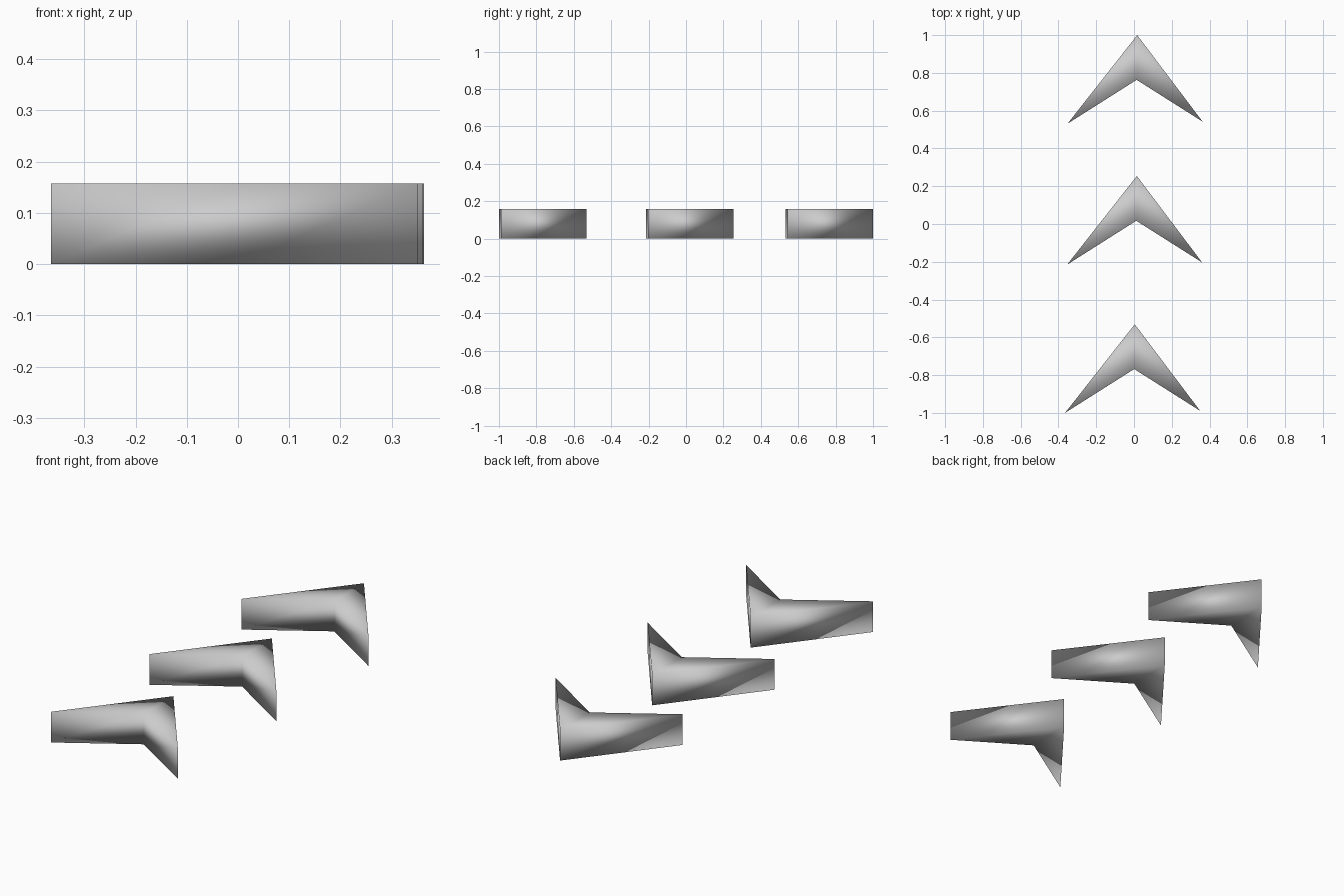
import bpy, bmesh

if "Cube" in bpy.data.objects:
    bpy.data.objects.remove(bpy.data.objects["Cube"])

HEIGHT = 0.158
# Chevron outline, counter-clockwise: left tip, notch, right tip, apex
OUTLINE = [(-0.353, 0.0), (0.013, 0.232), (0.362, 0.011), (0.016, 0.469)]


def chevron(name, x, y):
    bm = bmesh.new()
    low = [bm.verts.new((x + px, y + py, 0)) for px, py in OUTLINE]
    high = [bm.verts.new((x + px, y + py, HEIGHT)) for px, py in OUTLINE]
    # Caps, split along the centre line from notch to apex
    for a, b, c in ((0, 1, 3), (1, 2, 3)):
        bm.faces.new((high[a], high[b], high[c]))
        bm.faces.new((low[c], low[b], low[a]))
    # Side walls
    for i in range(4):
        j = (i + 1) % 4
        bm.faces.new((low[i], low[j], high[j], high[i]))
    # The whole arrow is smooth shaded
    for f in bm.faces:
        f.smooth = True
    mesh = bpy.data.meshes.new(name)
    bm.to_mesh(mesh)
    bm.free()
    bpy.context.collection.objects.link(bpy.data.objects.new(name, mesh))


# Three arrows in a row, all pointing to the back
chevron("back_arrow", 0.001, 0.531)
chevron("middle_arrow", -0.001, -0.215)
chevron("front_arrow", -0.012, -1.0)
